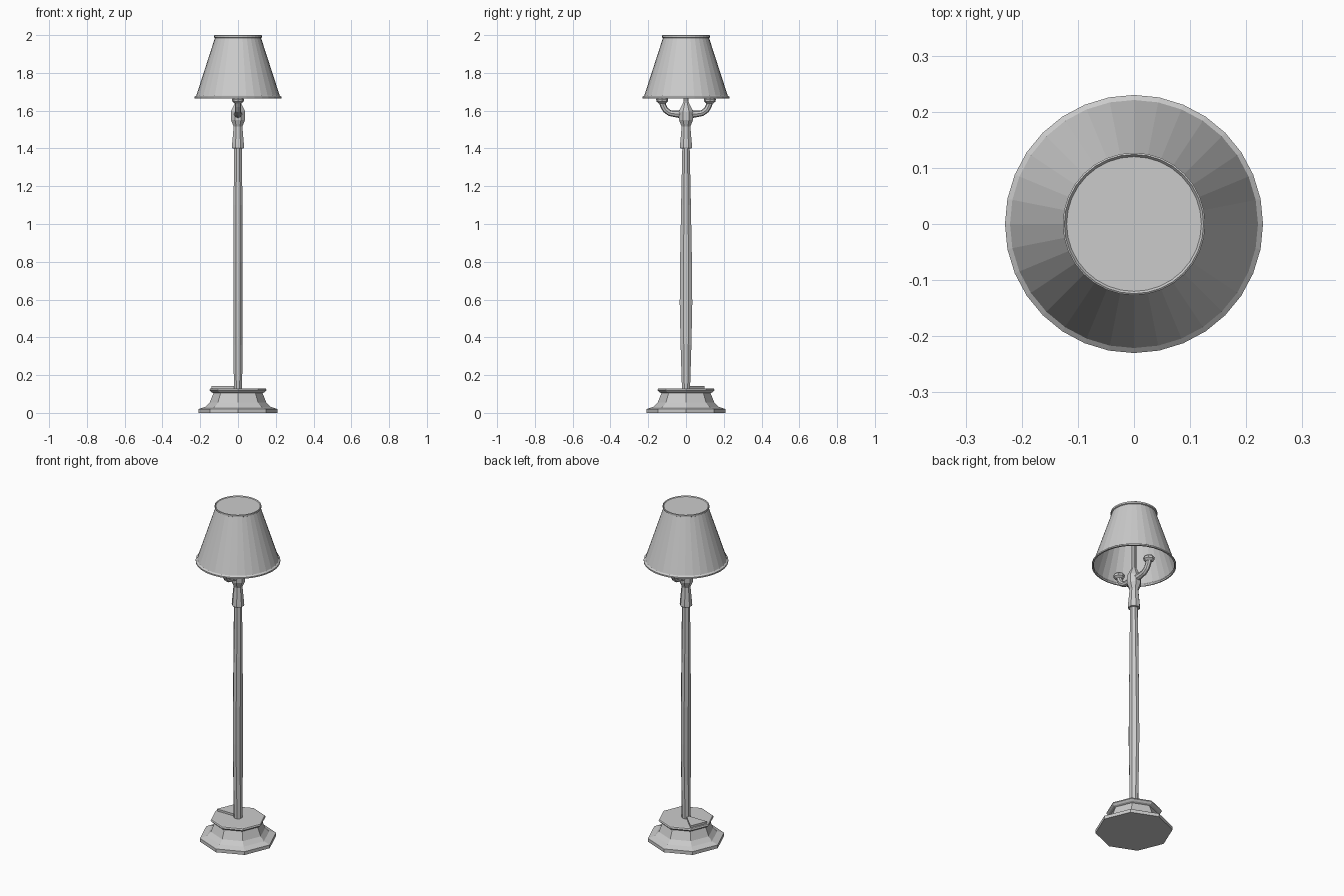
import bpy, bmesh, math
from mathutils import Vector

if "Cube" in bpy.data.objects:
    bpy.data.objects.remove(bpy.data.objects["Cube"])


def skin(name, rings, cap_start=True, cap_end=True):
    """Bridge equal-length rings of points into one flat-shaded object."""
    bm = bmesh.new()
    loops = [[bm.verts.new(p) for p in ring] for ring in rings]
    n = len(loops[0])
    for a, b in zip(loops, loops[1:]):
        for i in range(n):
            j = (i + 1) % n
            bm.faces.new((a[i], a[j], b[j], b[i]))
    if cap_start:
        bm.faces.new(loops[0][::-1])
    if cap_end:
        bm.faces.new(loops[-1])
    bmesh.ops.recalc_face_normals(bm, faces=bm.faces)
    mesh = bpy.data.meshes.new(name)
    bm.to_mesh(mesh)
    bm.free()
    obj = bpy.data.objects.new(name, mesh)
    bpy.context.collection.objects.link(obj)
    return obj


def turned(name, profile, sides, phase=0.0, **caps):
    """Profile entries are (x radius, y radius, z)."""
    angles = [phase + 2 * math.pi * i / sides for i in range(sides)]
    return skin(name, [[(rx * math.cos(a), ry * math.sin(a), z) for a in angles]
                       for rx, ry, z in profile], **caps)


def round_profile(pairs):
    return [(r, r, z) for r, z in pairs]


def tube(name, path, sides=8):
    """Arm swept in the YZ plane; path entries are (y, z, radius)."""
    pts = [Vector((0, y, z)) for y, z, _ in path]
    side = Vector((1, 0, 0))
    rings = []
    for i, p in enumerate(pts):
        t = (pts[min(i + 1, len(pts) - 1)] - pts[max(i - 1, 0)]).normalized()
        up = t.cross(side)
        r = path[i][2]
        rings.append([p + r * (side * math.cos(k * 2 * math.pi / sides)
                               + up * math.sin(k * 2 * math.pi / sides))
                      for k in range(sides)])
    return skin(name, rings)


# Octagonal stepped base
turned("base", round_profile([(0.21, 0), (0.21, 0.02), (0.172, 0.032), (0.15, 0.055),
                              (0.13, 0.105), (0.142, 0.11), (0.152, 0.12),
                              (0.148, 0.128), (0.14, 0.13)]), 8)

# Raised wedge on one segment of the base top
tri = [(0, 0), (-0.099, 0.099), (-0.14, 0)]
skin("base_wedge", [[(x, y, z) for x, y in tri] for z in (0.125, 0.142)])

# Slender pole, swelling sideways below the middle
turned("pole", [(0.024, 0.023, 0.12), (0.025, 0.031, 0.36), (0.026, 0.036, 0.58),
                (0.026, 0.034, 0.80), (0.025, 0.028, 1.10), (0.023, 0.021, 1.41)],
       8, math.pi / 8)

# Collar and flared hub
turned("hub", round_profile([(0.032, 1.40), (0.035, 1.405), (0.034, 1.42), (0.025, 1.515),
                             (0.040, 1.55), (0.041, 1.595), (0.026, 1.625),
                             (0.013, 1.65)]), 8, math.pi / 8)

# Rod carrying the shade
turned("shade_rod", round_profile([(0.013, 1.64), (0.013, 1.99)]), 8, math.pi / 8)

# Two curved arms with candle cups
for s, label in ((-1, "front"), (1, "back")):
    tube(label + "_arm", [(s * y, z, r) for y, z, r in (
        (0.02, 1.582, 0.024), (0.05, 1.582, 0.018), (0.085, 1.587, 0.016),
        (0.108, 1.603, 0.016), (0.12, 1.625, 0.016), (0.126, 1.645, 0.017))])
    cup = turned(label + "_cup", round_profile([(0.017, 1.638), (0.03, 1.648),
                                                (0.032, 1.66), (0.026, 1.668)]), 8)
    cup.location.y = s * 0.126

# Faceted lampshade, open below, closed by a recessed disc on top
turned("lampshade", round_profile([(0.219, 1.672), (0.222, 1.664), (0.23, 1.665), (0.23, 1.673),
                                   (0.221, 1.68), (0.122, 1.985), (0.127, 1.988),
                                   (0.127, 1.998), (0.124, 2.0), (0.12, 1.995)]),
       32, cap_start=False)
